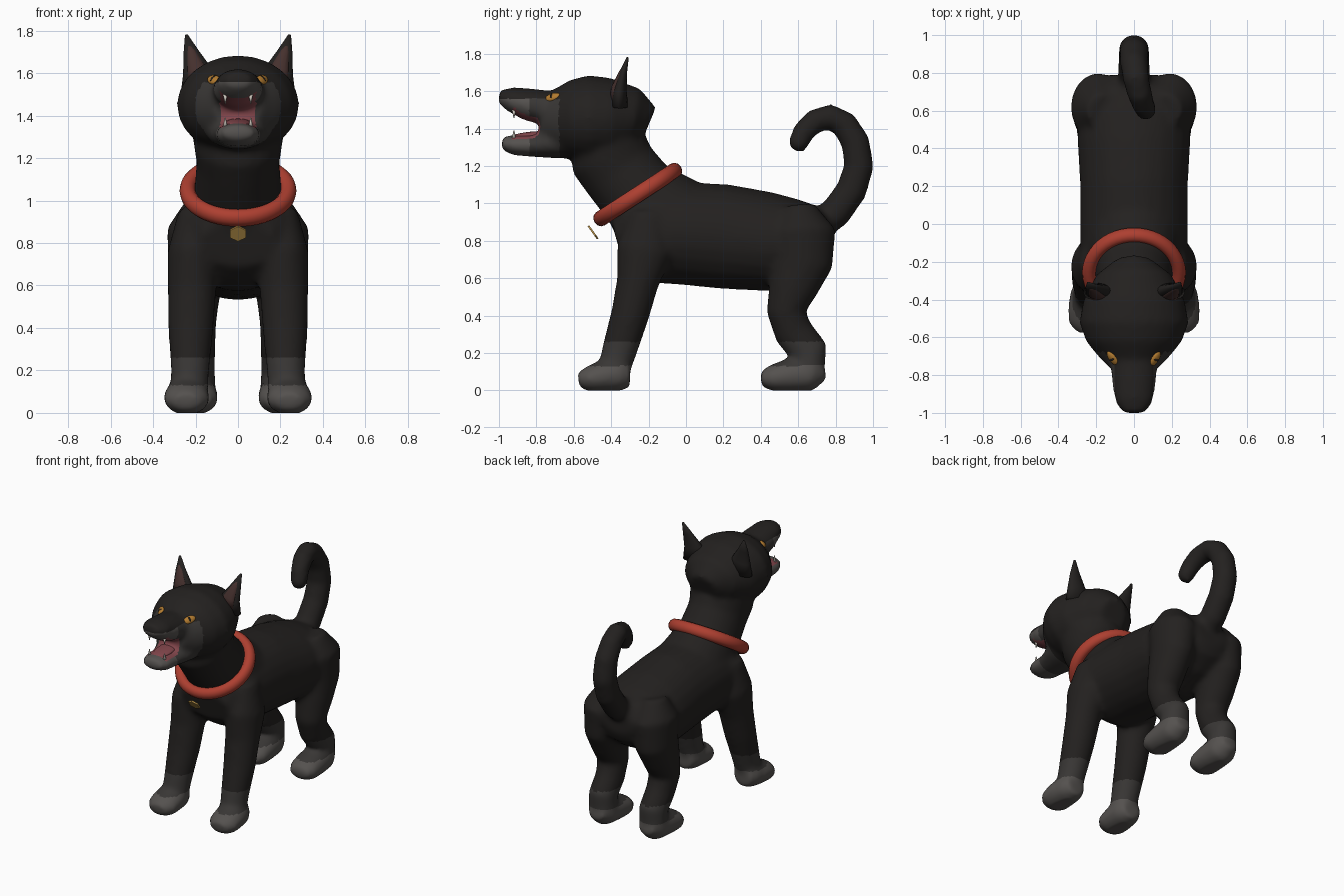
import bpy, bmesh, math
from mathutils import Vector, Matrix

if "Cube" in bpy.data.objects:
    bpy.data.objects.remove(bpy.data.objects["Cube"])


def material(name, r, g, b):
    m = bpy.data.materials.new(name)
    m.diffuse_color = (r, g, b, 1)
    m.use_nodes = True
    m.node_tree.nodes["Principled BSDF"].inputs["Base Color"].default_value = m.diffuse_color
    return m


BLACK = material("black_fur", .017, .015, .014)
DARK = material("dark_grey_fur", .04, .037, .035)
GREY = material("grey_fur", .09, .083, .078)
PINK = material("mouth_pink", .22, .06, .07)
EAR = material("inner_ear", .06, .03, .027)
RED = material("collar_red", .42, .05, .03)
GOLD = material("gold", .5, .3, .07)
AMBER = material("amber", .45, .2, .03)
WHITE = material("tooth_white", .6, .56, .5)


def tube(bm, pts, n=24):
    """Loft ellipses along a path; each point is x, y, z, half width, half height."""
    c = [Vector(p[:3]) for p in pts]
    rings = []
    for i, p in enumerate(pts):
        t = (c[min(i + 1, len(c) - 1)] - c[max(i - 1, 0)]).normalized()
        side = (Vector((1, 0, 0)) - t * t.x).normalized()
        up = t.cross(side)
        rings.append([bm.verts.new(c[i] + side * p[3] * math.cos(a) + up * p[4] * math.sin(a))
                      for a in (2 * math.pi * k / n for k in range(n))])
    for a, b in zip(rings, rings[1:]):
        for k in range(n):
            bm.faces.new((a[k], a[(k + 1) % n], b[(k + 1) % n], b[k]))
    bm.faces.new(rings[0])
    bm.faces.new(rings[-1])


def finish(bm, name, mat, smooth=True):
    bmesh.ops.recalc_face_normals(bm, faces=bm.faces[:])
    me = bpy.data.meshes.new(name)
    bm.to_mesh(me)
    bm.free()
    if mat:
        me.materials.append(mat)
    for f in me.polygons:
        f.use_smooth = smooth
    ob = bpy.data.objects.new(name, me)
    bpy.context.collection.objects.link(ob)
    return ob


def blob(name, mat, loc, scale, rot=Matrix()):
    bm = bmesh.new()
    bmesh.ops.create_uvsphere(bm, u_segments=20, v_segments=12, radius=1)
    bm.transform(Matrix.Translation(loc) @ rot @ Matrix.Diagonal((*scale, 1)))
    return finish(bm, name, mat)


def mid(rows):
    return [(0, *r) for r in rows]


# Body parts, lofted and then fused into one skin
bm = bmesh.new()
torso = [(-.37, .80, .18, .12), (-.3, .82, .25, .21), (-.2, .84, .285, .265), (0, .838, .285, .275),
         (.2, .823, .285, .28), (.45, .795, .3, .265), (.62, .81, .29, .215), (.74, .83, .22, .15),
         (.79, .83, .12, .08)]
neck = [(-.12, .92, .25, .27), (-.26, 1.055, .205, .215), (-.36, 1.18, .195, .21),
        (-.4, 1.24, .205, .22), (-.42, 1.34, .22, .2)]
skull = [(-.2, 1.42, .1, .1), (-.27, 1.45, .2, .165), (-.4, 1.45, .268, .22), (-.52, 1.45, .29, .235),
         (-.62, 1.45, .255, .21), (-.7, 1.45, .19, .17), (-.77, 1.46, .12, .12)]
muzzle = [(-.6, 1.5, .15, .1), (-.75, 1.512, .125, .092), (-.85, 1.53, .115, .087),
          (-.94, 1.558, .1, .065), (-1.0, 1.572, .06, .035)]
jaw = [(-.58, 1.34, .16, .1), (-.7, 1.32, .145, .08), (-.82, 1.31, .11, .062),
       (-.92, 1.312, .105, .055), (-.985, 1.322, .07, .035)]
for rows in (torso, neck, skull, muzzle, jaw):
    tube(bm, mid(rows))

tail = [(0, .68, .86, .08, .08), (0, .8, .95, .085, .085), (0, .885, 1.07, .083, .083),
        (0, .925, 1.2, .08, .08), (0, .905, 1.33, .077, .077), (0, .845, 1.425, .073, .073),
        (.01, .77, 1.462, .07, .07), (.03, .69, 1.44, .066, .066), (.05, .63, 1.385, .06, .06),
        (.065, .6, 1.32, .055, .055), (.07, .595, 1.28, .035, .035)]
tube(bm, tail)

front_leg = [(.2, -.2, .95, .08, .1), (.215, -.22, .75, .118, .15), (.217, -.26, .57, .114, .112),
             (.222, -.3, .4, .107, .102), (.226, -.36, .2, .09, .093), (.232, -.39, .08, .09, .08)]
front_paw = [(.235, -.3, .085, .07, .07), (.238, -.36, .085, .1, .09), (.242, -.45, .075, .108, .085),
             (.242, -.52, .06, .105, .07), (.242, -.575, .055, .065, .04)]
rear_leg = [(.16, .6, .98, .09, .09), (.19, .62, .85, .145, .18), (.2, .62, .68, .13, .165),
            (.205, .57, .54, .118, .13), (.205, .535, .42, .103, .105), (.2, .575, .31, .093, .105),
            (.2, .655, .21, .092, .105), (.2, .66, .09, .095, .08)]
rear_paw = [(.2, .735, .12, .06, .06), (.2, .66, .09, .1, .095), (.2, .55, .08, .106, .09),
            (.2, .46, .065, .106, .072), (.2, .4, .06, .07, .04)]
for s in (1, -1):
    for rows in (front_leg, front_paw, rear_leg, rear_paw):
        tube(bm, [(s * r[0], *r[1:]) for r in rows])
body = finish(bm, "cat_body", None)

rm = body.modifiers.new("fuse", 'REMESH')
rm.mode = 'VOXEL'
rm.voxel_size = .018
sm = body.modifiers.new("soften", 'SMOOTH')
sm.factor = .5
sm.iterations = 8
dg = bpy.context.evaluated_depsgraph_get()
skin = bpy.data.meshes.new_from_object(body.evaluated_get(dg))
body.modifiers.clear()
body.data = skin
for v in skin.vertices:
    v.co.z = max(v.co.z, 0)

# Fur shading: grey paws and muzzle, pink mouth lining
skin.materials.clear()
for m in (BLACK, DARK, GREY, PINK):
    skin.materials.append(m)
for f in skin.polygons:
    f.use_smooth = True
    x, y, z = f.center
    i = 0
    if z < .13:
        i = 2
    elif z < .26:
        i = 1
    elif y < -.68 and z < 1.56:
        i = 2 if y < -.84 else 1
        inner = (z > 1.33 and f.normal.z > .4 and z < 1.4) or (z > 1.4 and f.normal.z < -.5)
        if abs(x) < .085 and -.93 < y and (inner or (1.36 < z < 1.45 and f.normal.y < -.5)):
            i = 3
    f.material_index = i

# Face details
blob("nose", BLACK, (0, -.975, 1.565), (.045, .025, .03))
blob("tongue", PINK, (0, -.83, 1.365), (.06, .11, .018), Matrix.Rotation(.1, 4, 'X'))
for s, side in ((1, "left"), (-1, "right")):
    ok, p, n, _ = body.closest_point_on_mesh(Vector((s * .13, -.73, 1.59)))
    rot = n.to_track_quat('Z', 'Y').to_matrix().to_4x4() @ Matrix.Rotation(s * .3, 4, 'Z')
    blob("eye_" + side, AMBER, p, (.046, .025, .016), rot)
    blob("pupil_" + side, BLACK, p + n * .01, (.007, .018, .009), rot)
    # Pointed ears with a lighter inner face
    bm = bmesh.new()
    tube(bm, [(s * .18, -.36, 1.52, .09, .05), (s * .192, -.355, 1.61, .068, .038),
              (s * .222, -.335, 1.7, .036, .02), (s * .243, -.312, 1.78, .007, .006)], 16)
    finish(bm, "ear_" + side, BLACK)
    bm = bmesh.new()
    tube(bm, [(s * .185, -.38, 1.56, .055, .03), (s * .195, -.376, 1.62, .045, .022),
              (s * .22, -.346, 1.7, .022, .013), (s * .237, -.325, 1.75, .004, .004)], 12)
    finish(bm, "inner_ear_" + side, EAR)
    # Small fangs, lower and upper
    for part, y, z, dz in (("lower", -.92, 1.35, .04), ("upper", -.92, 1.5, -.045)):
        bm = bmesh.new()
        tube(bm, [(s * .06, y, z, .011, .011), (s * .06, y, z + dz, .002, .002)], 8)
        finish(bm, part + "_fang_" + side, WHITE)

# Collar: tilted ring with a rounded band section
tilt = Matrix.Translation((0, -.258, 1.047)) @ Matrix.Rotation(math.radians(33), 4, 'X')
bm = bmesh.new()
N, K = 48, 12
ring = []
for i in range(N):
    a = 2 * math.pi * i / N
    ring.append([])
    for k in range(K):
        b = 2 * math.pi * k / K
        r = .237 + .038 * math.cos(b)
        ring[i].append(bm.verts.new((r * math.cos(a), r * math.sin(a), .042 * math.sin(b))))
for i in range(N):
    for k in range(K):
        j, m = (i + 1) % N, (k + 1) % K
        bm.faces.new((ring[i][k], ring[j][k], ring[j][m], ring[i][m]))
bm.transform(tilt)
finish(bm, "collar", RED)

# Hexagonal tag hanging below the collar
bm = bmesh.new()
bmesh.ops.create_cone(bm, cap_ends=True, segments=6, radius1=.043, radius2=.043, depth=.01)
tip = Vector((0, -.81, -.58)).to_track_quat('Z', 'Y').to_matrix().to_4x4()
bm.transform(Matrix.Translation((0, -.497, .845)) @ tip)
finish(bm, "collar_tag", GOLD, False)
